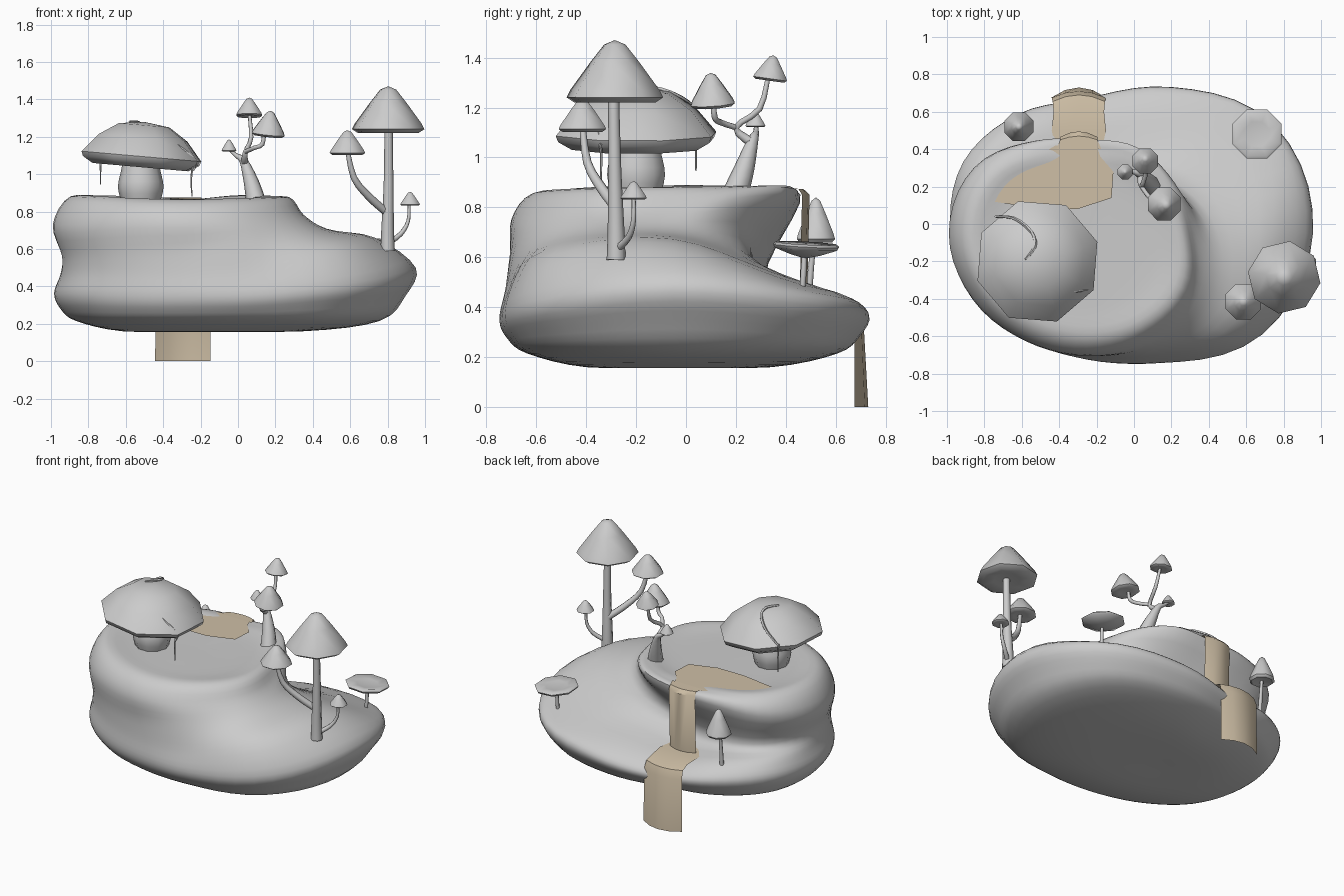
import bpy, bmesh, math
from mathutils import Vector, Matrix

if "Cube" in bpy.data.objects:
    bpy.data.objects.remove(bpy.data.objects["Cube"])

water = bpy.data.materials.new("water")
water.diffuse_color = (0.62, 0.52, 0.38, 1)
water.use_nodes = True
water.node_tree.nodes["Principled BSDF"].inputs["Base Color"].default_value = water.diffuse_color


def make(name, verts, faces, smooth=40, mat=None, fix=True):
    me = bpy.data.meshes.new(name)
    me.from_pydata([tuple(v) for v in verts], [], faces)
    if fix:
        bm = bmesh.new()
        bm.from_mesh(me)
        bmesh.ops.remove_doubles(bm, verts=bm.verts, dist=1e-5)
        bmesh.ops.recalc_face_normals(bm, faces=bm.faces)
        bm.to_mesh(me)
        bm.free()
    ob = bpy.data.objects.new(name, me)
    bpy.context.collection.objects.link(ob)
    if mat:
        me.materials.append(mat)
    bpy.ops.object.select_all(action='DESELECT')
    ob.select_set(True)
    bpy.context.view_layer.objects.active = ob
    bpy.ops.object.shade_smooth_by_angle(angle=math.radians(smooth))
    return ob


def catmull(p, t, closed):
    n = len(p)
    i = int(math.floor(t))
    if not closed:
        i = min(i, n - 2)
    f = t - i
    q = [p[k % n] if closed else p[max(0, min(n - 1, k))] for k in range(i - 1, i + 3)]
    return 0.5 * (2 * q[1] + (q[2] - q[0]) * f + (2 * q[0] - 5 * q[1] + 4 * q[2] - q[3]) * f * f
                  + (3 * q[1] - q[0] - 3 * q[2] + q[3]) * f ** 3)


def skin(rings):
    n = len(rings[0])
    verts = [v for r in rings for v in r]
    faces = [(i * n + j, i * n + (j + 1) % n, (i + 1) * n + (j + 1) % n, (i + 1) * n + j)
             for i in range(len(rings) - 1) for j in range(n)]
    return verts, faces


# Island: radius and height every 30 degrees round the plateau centre
CX, CY, SEG, SUB = -0.25, -0.05, 60, 4
rim_r = [1.2, 1.155, .9, .72, .735, .765, .73, .705, .66, .675, .8, 1.08]
rim_z = [.5, .43, .38, .34, .37, .38, .36, .36, .35, .35, .36, .43]
ter_r = [.99, 1.03, .77, .61, .64, .71, .7, .685, .65, .66, .76, .97]
ter_z = [.655, .49, .45, .41, .45, .47, .46, .47, .47, .47, .49, .61]
foot_r = [.7, .54, .36, .33, .42, .61, .69, .685, .65, .65, .71, .77]
foot_z = [.70, .63, .55, .5, .51, .54, .56, .57, .58, .6, .64, .70]
lip_r = [.58, .54, .53, .5, .57, .7, .74, .705, .66, .65, .66, .66]
lip_z = [.79, .84, .85, .825, .81, .76, .73, .73, .75, .75, .76, .78]
top_z = [.88, .885, .885, .864, .878, .882, .882, .875, .862, .856, .865, .875]


def column(t):
    g = lambda a: catmull(a, t, True)
    rr, rz, lr = g(rim_r), g(rim_z), g(lip_r)
    prof = [(0, .16), (rr * .5, .16), (rr * .84, .215), (rr * .955, rz * .5 + .1), (rr, rz),
            (g(ter_r), g(ter_z)), (g(foot_r), g(foot_z)), (lr, g(lip_z)),
            (lr * .87, g(top_z)), (lr * .6, .862), (0, .86)]
    prof = [Vector(p) for p in prof]
    a = math.radians(30 * t)
    out = []
    for k in range((len(prof) - 1) * SUB + 1):
        r, z = catmull(prof, k / SUB, False)
        out.append((CX + r * math.cos(a), CY + r * math.sin(a), z))
    return out


cols = [column(12 * j / SEG) for j in range(SEG)]
make("island", *skin([[c[k] for c in cols] for k in range(len(cols[0]))]), smooth=60)

# Upper pond
pond = [(-.42, .42), (-.55, .34), (-.76, .2), (-.75, .12), (-.5, .08), (-.3, .08),
        (-.12, .14), (-.11, .28), (-.18, .36), (-.2, .42)]
make("upper_pond", [(x, y, .874) for x, y in pond], [tuple(range(len(pond)))[::-1]], mat=water, fix=False)


# Waterfalls: bowed strips along a (y, z, half width, bow) path
def fall(name, path, cx=-.295):
    verts, n = [], 5
    for y, z, w, bow in path:
        for k in range(n):
            u = -1 + 2 * k / (n - 1)
            verts.append((cx + u * w, y + bow * (1 - u * u), z))
    faces = [(i * n + k, i * n + k + 1, (i + 1) * n + k + 1, (i + 1) * n + k)
             for i in range(len(path) - 1) for k in range(n - 1)]
    make(name, verts, faces, mat=water, fix=False)


fall("upper_fall", [(.40, .876, .12, 0), (.45, .874, .1, .02), (.465, .85, .1, .03), (.455, .45, .1, .03)])
fall("lower_fall", [(.38, .45, .12, 0), (.5, .445, .145, 0), (.6, .435, .135, .01), (.655, .415, .14, .035),
                    (.675, .36, .145, .035), (.675, 0, .148, .055)])


# Tapering tube through (x, y, z, radius) points
def tube(name, pts, n=8, sub=3):
    P = [Vector(p) for p in pts]
    m = (len(P) - 1) * sub
    S = [catmull(P, k / sub, False) for k in range(m + 1)]
    rings = []
    for k, s in enumerate(S):
        d = (S[min(m, k + 1)] - S[max(0, k - 1)]).xyz.normalized()
        q = Vector((0, 0, 1)).rotation_difference(d)
        rings.append([s.xyz + q @ Vector((s.w * math.cos(2 * math.pi * j / n),
                                          s.w * math.sin(2 * math.pi * j / n), 0)) for j in range(n)])
    v, f = skin(rings)
    f += [tuple(range(n)), tuple(range(len(v) - n, len(v)))]
    return make(name, v, f, smooth=50)


BELL = [(0, 1), (.22, .93), (.5, .66), (.92, .22), (1, .1), (.84, .02), (.45, .06), (0, .08)]
DOME = [(0, 1), (.42, .93), (.74, .66), (1, .26), (.97, .16), (.8, .03), (.4, .06), (0, .08)]
DISH = [(0, .8), (.5, .85), (.9, 1), (1, .85), (.95, .65), (.45, .25), (0, 0)]


# Eight-sided cap: base centre, radius, height, tilt about x and y in degrees
def cap(name, x, y, z, r, h, prof=BELL, tx=0, ty=0, n=8, rot=.5):
    M = Matrix.Translation((x, y, z)) @ Matrix.Rotation(math.radians(ty), 4, 'Y') \
        @ Matrix.Rotation(math.radians(tx), 4, 'X')
    rings = [[M @ Vector((a * r * math.cos(2 * math.pi * (j + rot) / n),
                          a * r * math.sin(2 * math.pi * (j + rot) / n), b * h)) for j in range(n)]
             for a, b in prof]
    make(name, *skin(rings), smooth=55)


# Broad house-like mushroom with vines
tube("broad_stem", [(-.52, -.2, .84, .1), (-.52, -.2, .93, .122), (-.52, -.2, 1.02, .105), (-.52, -.2, 1.1, .09)], n=10)
cap("broad_cap", -.522, -.2, 1.03, .338, .25, DOME, ty=5, rot=.4)
tube("cap_vine", [(-.74, .04, 1.13, .007), (-.64, .03, 1.2, .009), (-.55, -.04, 1.25, .01),
                  (-.53, -.12, 1.275, .01), (-.58, -.19, 1.28, .006)], n=5)
tube("edge_vine", [(-.42, -.33, 1.22, .005), (-.34, -.36, 1.165, .008), (-.23, -.345, 1.075, .008), (-.24, -.34, 1.02, .006)], n=5)
tube("left_hanging_vine", [(-.74, .04, 1.14, .006), (-.735, .04, 1.05, .005), (-.735, .04, .945, .003)], n=5)
tube("right_hanging_vine", [(-.24, -.34, 1.05, .006), (-.25, -.34, .97, .005), (-.245, -.34, .88, .003)], n=5)

# Tall mushroom with two side shoots
tube("tall_stem", [(.8, -.28, .59, .038), (.8, -.28, .7, .034), (.805, -.285, .95, .026), (.805, -.29, 1.25, .022)])
cap("tall_cap", .803, -.285, 1.215, .196, .255, rot=-.2)
tube("left_shoot", [(.79, -.28, .8, .022), (.7, -.34, .88, .021), (.62, -.395, .98, .017), (.585, -.415, 1.13, .012)])
cap("left_shoot_cap", .585, -.415, 1.1, .103, .135)
tube("right_shoot", [(.8, -.28, .63, .017), (.87, -.23, .68, .013), (.91, -.21, .75, .01), (.915, -.21, .84, .008)])
cap("right_shoot_cap", .92, -.21, .83, .057, .075)

# Branching mushroom tree
tube("tree_trunk", [(.095, .2, .86, .052), (.07, .235, .96, .04), (.03, .268, 1.07, .022), (-.01, .28, 1.1, .012), (-.045, .28, 1.13, .008)])
tube("upper_branch", [(.035, .262, 1.06, .02), (.04, .2, 1.12, .013), (.07, .295, 1.195, .012), (.06, .33, 1.33, .009)])
tube("side_branch", [(.04, .2, 1.12, .012), (.085, .14, 1.14, .012), (.13, .115, 1.16, .012), (.14, .11, 1.23, .01)])
cap("upper_tree_cap", .06, .335, 1.305, .074, .105, tx=-8)
cap("side_tree_cap", .16, .108, 1.2, .095, .14, ty=6, tx=4)
cap("small_tree_cap", -.048, .278, 1.12, .043, .065)

# Small mushrooms on the back ledge
tube("ledge_stem", [(-.62, .49, .42, .014), (-.62, .5, .55, .012), (-.62, .515, .7, .01)])
cap("ledge_cap", -.615, .52, .655, .083, .185)
tube("flat_stem", [(.655, .465, .45, .01), (.66, .47, .53, .012), (.66, .475, .62, .01)])
cap("flat_cap", .655, .478, .595, .142, .062, DISH, tx=-3, ty=3)
